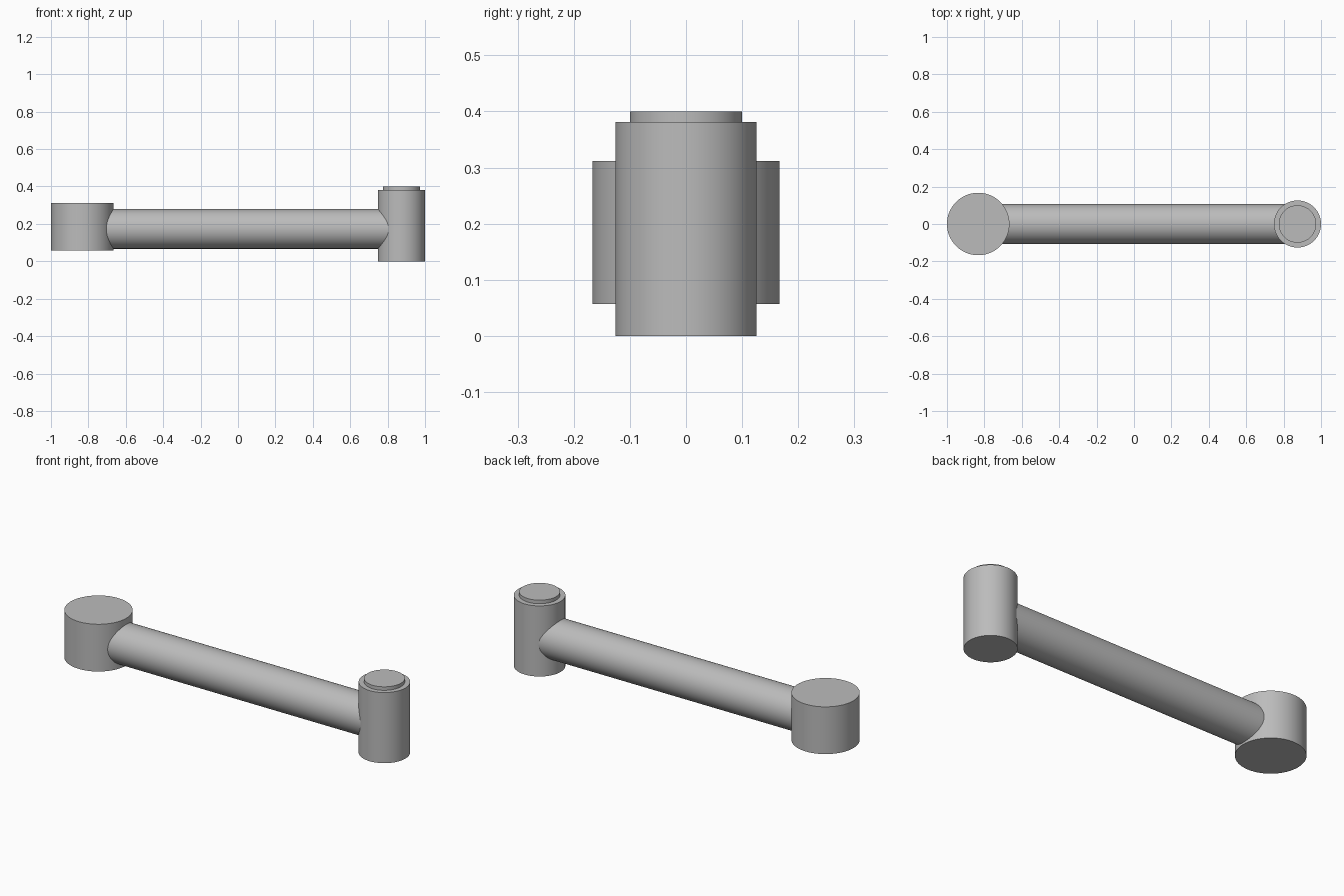
import bpy
import math

cube = bpy.data.objects.get("Cube")
if cube:
    bpy.data.objects.remove(cube, do_unlink=True)

# Single plain grey
grey = bpy.data.materials.new("plain grey")
grey.use_nodes = True
COLOUR = (0.5, 0.5, 0.5, 1)
grey.diffuse_color = COLOUR
grey.node_tree.nodes["Principled BSDF"].inputs["Base Color"].default_value = COLOUR


def cylinder(name, radius, length, centre, rotation=(0, 0, 0)):
    bpy.ops.mesh.primitive_cylinder_add(
        vertices=64, radius=radius, depth=length, location=centre, rotation=rotation)
    obj = bpy.context.object
    obj.name = name
    obj.data.materials.append(grey)
    bpy.ops.object.shade_smooth_by_angle(angle=math.radians(30))
    return obj


def upright(name, radius, x, bottom, top):
    return cylinder(name, radius, top - bottom, (x, 0, (bottom + top) / 2))


# Wide hub at one end
HUB_X, PIN_X = -0.833, 0.874
upright("wide_hub", 0.167, HUB_X, 0.057, 0.312)

# Tall hub with a raised pin end on top
upright("tall_hub", 0.126, PIN_X, 0, 0.381)
upright("pin_end", 0.1, PIN_X, 0.37, 0.4)

# Round arm joining the two hubs
cylinder("arm", 0.106, PIN_X - HUB_X, ((HUB_X + PIN_X) / 2, 0, 0.173),
         (0, math.pi / 2, 0))
